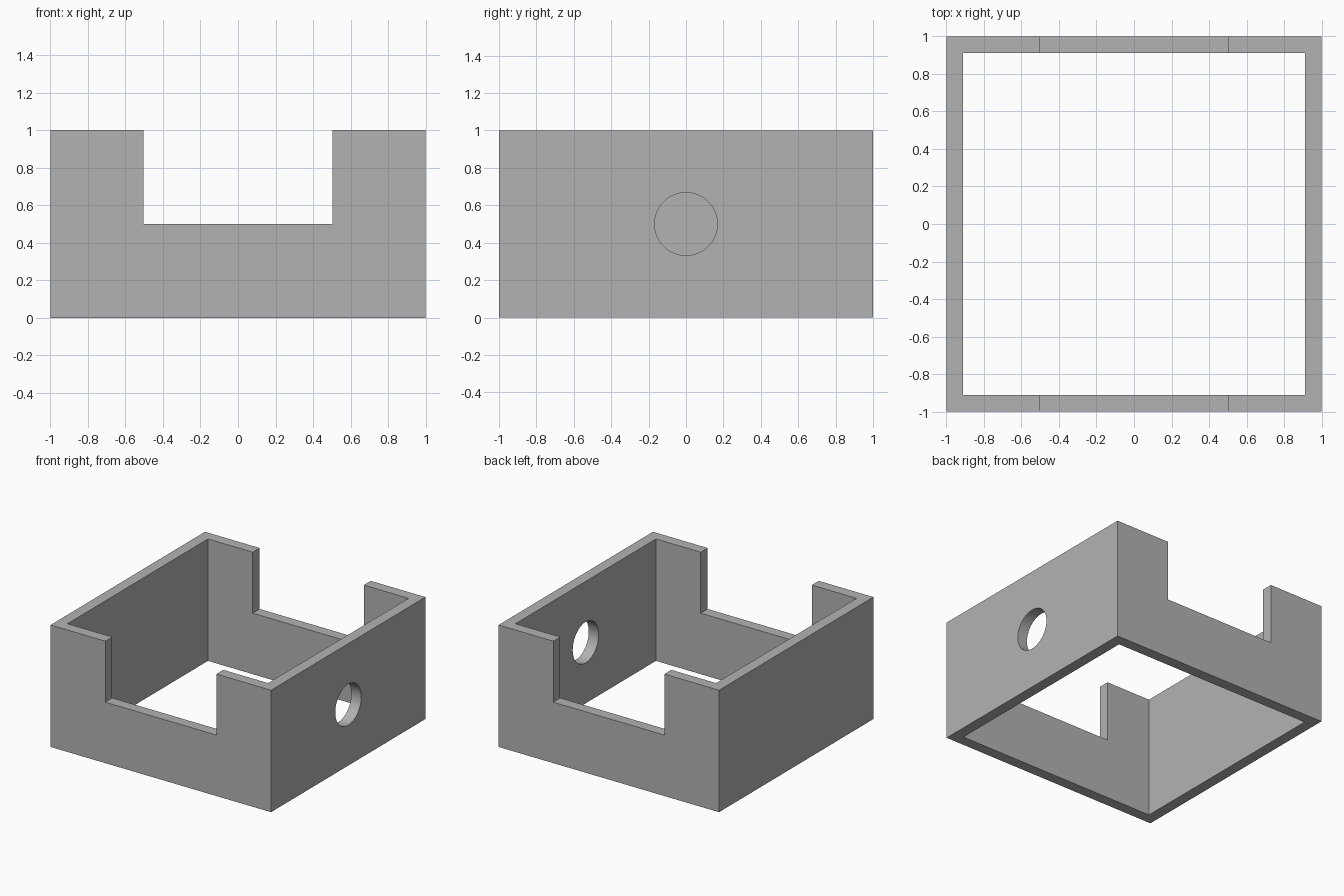
import bpy

old = bpy.data.objects.get("Cube")
if old:
    bpy.data.objects.remove(old, do_unlink=True)

SIZE, HEIGHT, WALL = 2.0, 1.0, 0.09
NOTCH_WIDTH, NOTCH_FLOOR = 1.008, 0.5
HOLE_RADIUS = 0.168

grey = bpy.data.materials.new("plain grey")
grey.use_nodes = True
colour = (0.45, 0.45, 0.45, 1)
grey.diffuse_color = colour
grey.node_tree.nodes["Principled BSDF"].inputs["Base Color"].default_value = colour


def box(name, size, z):
    bpy.ops.mesh.primitive_cube_add(size=1, location=(0, 0, z))
    ob = bpy.context.object
    ob.name = name
    ob.scale = size
    bpy.ops.object.transform_apply(location=True, rotation=False, scale=True)
    ob.data.materials.append(grey)
    return ob


def cut(target, cutter):
    cutter.hide_render = True
    mod = target.modifiers.new(cutter.name, "BOOLEAN")
    mod.operation = "DIFFERENCE"
    mod.solver = "EXACT"
    mod.object = cutter
    bpy.context.view_layer.objects.active = target
    bpy.ops.object.modifier_apply(modifier=mod.name)
    bpy.data.objects.remove(cutter, do_unlink=True)


# Open square frame
frame = box("wall_frame", (SIZE, SIZE, HEIGHT), HEIGHT / 2)
inner = SIZE - 2 * WALL
cut(frame, box("inside_cutter", (inner, inner, HEIGHT * 2), HEIGHT / 2))

# Matching notches through the front and back walls
cut(frame, box("notch_cutter", (NOTCH_WIDTH, SIZE * 2, HEIGHT), NOTCH_FLOOR + HEIGHT / 2))

# Round hole through the left wall only
bpy.ops.mesh.primitive_cylinder_add(
    vertices=64, radius=HOLE_RADIUS, depth=WALL * 4,
    location=(SIZE / 2 - WALL / 2, 0, HEIGHT / 2), rotation=(0, 1.5708, 0))
hole = bpy.context.object
hole.name = "hole_cutter"
hole.data.materials.append(grey)
cut(frame, hole)

# Smooth bore, crisp corners
bpy.ops.object.select_all(action="DESELECT")
frame.select_set(True)
bpy.context.view_layer.objects.active = frame
bpy.ops.object.shade_smooth_by_angle()
